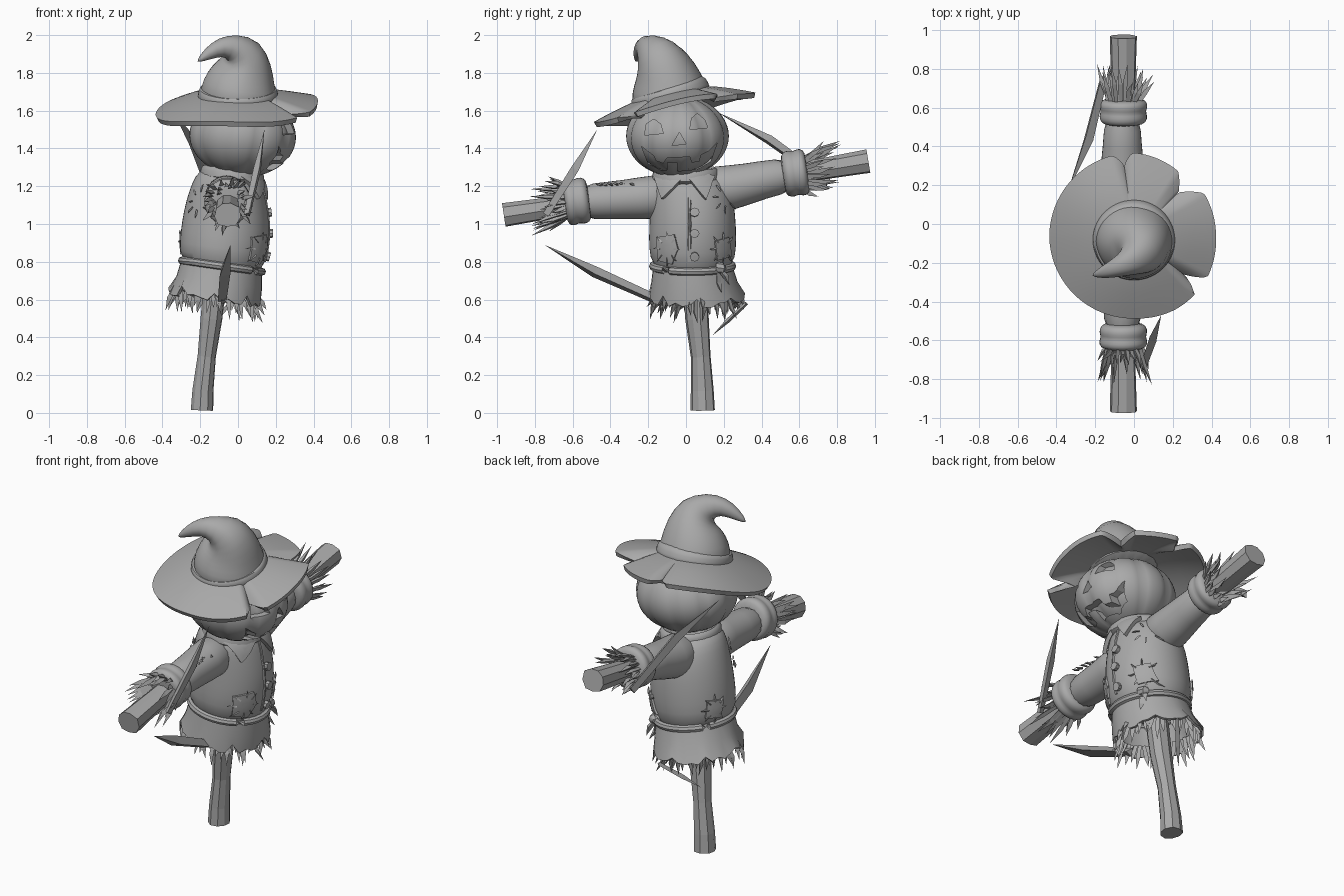
import bpy, bmesh, math, random
from mathutils import Vector

random.seed(4)
cube = bpy.data.objects.get("Cube")
if cube:
    bpy.data.objects.remove(cube, do_unlink=True)

grey = bpy.data.materials.new("plain grey")
grey.use_nodes = True
grey.diffuse_color = (0.4, 0.4, 0.4, 1)
grey.node_tree.nodes["Principled BSDF"].inputs["Base Color"].default_value = (0.4, 0.4, 0.4, 1)


def finish(name, bm, subsurf=0, solid=0.0, smooth=True):
    bmesh.ops.recalc_face_normals(bm, faces=bm.faces)
    mesh = bpy.data.meshes.new(name)
    bm.to_mesh(mesh)
    bm.free()
    ob = bpy.data.objects.new(name, mesh)
    bpy.context.collection.objects.link(ob)
    mesh.materials.append(grey)
    bpy.ops.object.select_all(action='DESELECT')
    ob.select_set(True)
    bpy.context.view_layer.objects.active = ob
    if solid:
        mod = ob.modifiers.new("Thickness", 'SOLIDIFY')
        mod.thickness, mod.offset = solid, 0
        bpy.ops.object.modifier_apply(modifier=mod.name)
    if subsurf:
        mod = ob.modifiers.new("Smooth", 'SUBSURF')
        mod.levels = subsurf
        bpy.ops.object.modifier_apply(modifier=mod.name)
    if smooth:
        bpy.ops.object.shade_smooth_by_angle(angle=math.radians(40))
    return ob


def skin(rings, caps=True, closed=False):
    """Bridge rings of points into a surface."""
    bm = bmesh.new()
    vs = [[bm.verts.new(p) for p in r] for r in rings]
    n = len(vs[0])
    for a, b in list(zip(vs, vs[1:])) + ([(vs[-1], vs[0])] if closed else []):
        for i in range(n):
            bm.faces.new((a[i], a[(i + 1) % n], b[(i + 1) % n], b[i]))
    if caps and not closed:
        bm.faces.new(vs[0])
        bm.faces.new(vs[-1])
    return bm


def ellipse(cx, cy, z, rx, ry, tilt=0, n=24):
    return [Vector((cx + rx * math.cos(a), cy + ry * math.sin(a), z + tilt * rx * math.cos(a)))
            for a in (math.tau * i / n for i in range(n))]


def tube(name, path, n=16, rough=0.0, closed=False, **kw):
    """Sweep circles along (x, y, z, radius) points."""
    pts = [Vector(p[:3]) for p in path]
    wob = [1 + random.uniform(-rough, rough) for _ in range(n)]
    rings = []
    for i, p in enumerate(pts):
        if closed:
            t = pts[(i + 1) % len(pts)] - pts[i - 1]
        else:
            t = pts[min(i + 1, len(pts) - 1)] - pts[max(i - 1, 0)]
        t.normalize()
        ref = Vector((0, 1, 0)) if abs(t.y) < 0.8 else Vector((1, 0, 0))
        u = t.cross(ref).normalized()
        v = t.cross(u)
        rings.append([p + path[i][3] * wob[k] * (u * math.cos(math.tau * k / n) + v * math.sin(math.tau * k / n))
                      for k in range(n)])
    return finish(name, skin(rings, closed=closed), **kw)


def blades(name, items):
    """Straw: bent, pointed three-sided slivers from (base, tip, width)."""
    bm = bmesh.new()
    for base, tip, w in items:
        t = (tip - base).normalized()
        u = t.orthogonal().normalized()
        v = t.cross(u)
        mid = base.lerp(tip, 0.55) + u * random.uniform(-w, w)
        rows = [[bm.verts.new(c + s * (u * math.cos(k * 2.1) + v * math.sin(k * 2.1))) for k in range(3)]
                for c, s in ((base, w * 0.8), (mid, w))]
        end = bm.verts.new(tip)
        bm.faces.new(rows[0])
        for k in range(3):
            j = (k + 1) % 3
            bm.faces.new((rows[0][k], rows[0][j], rows[1][j], rows[1][k]))
            bm.faces.new((rows[1][k], rows[1][j], end))
    return finish(name, bm, smooth=False)


# Wooden cross
tube("pole", [(-.19, .085, .014, .064), (-.185, .083, .12, .06), (-.165, .075, .3, .052),
              (-.14, .055, .5, .062), (-.12, .045, .7, .065)], n=9, rough=.12, smooth=False)
tube("cross_bar", [(-.06, -.965, 1.05, .07), (-.06, -.7, 1.09, .062), (-.06, 0, 1.19, .06),
                   (-.06, .7, 1.29, .062), (-.06, .965, 1.335, .07)], n=9, rough=.13, smooth=False)

# Shirt
torso = finish("torso", skin([ellipse(*r, tilt=-.13) for r in (
    (-.085, .035, .76, .2, .2), (-.085, .035, .82, .228, .228), (-.07, .035, .92, .238, .235),
    (-.06, .035, 1.05, .228, .228), (-.055, .03, 1.15, .205, .22), (-.05, .02, 1.23, .18, .2),
    (-.04, .01, 1.29, .14, .15))]), subsurf=1)
finish("collar_band", skin([ellipse(-.03, 0, z, r, r * 1.05, -.1) for z, r in
                            ((1.2, .185), (1.28, .17), (1.31, .15), (1.27, .13))]), subsurf=1)


def shirt_point(y, z, lift=0.0, back=False):
    side = -1 if back else 1
    hit, p, nrm, _ = torso.ray_cast(Vector((side, y, z)), Vector((-side, 0, 0)))
    return p + nrm * lift if hit else Vector((0, y, z))


def patch(name, outline, lift=.006, thick=.012, back=False):
    """Cloth piece draped on the shirt from a (y, z) outline."""
    bm = bmesh.new()
    bm.faces.new([bm.verts.new((0, y, z)) for y, z in outline])
    bmesh.ops.poke(bm, faces=bm.faces[:])
    bmesh.ops.subdivide_edges(bm, edges=bm.edges[:], cuts=3, use_grid_fill=True)
    for v in bm.verts:
        v.co = shirt_point(v.co.y, v.co.z, lift, back)
    return finish(name, bm, solid=thick)


patch("collar_right", [(-.15, 1.24), (-.115, 1.13), (-.01, 1.235), (-.06, 1.25)], .016, .022)
patch("collar_left", [(.14, 1.24), (.1, 1.125), (.01, 1.235), (.06, 1.25)], .016, .022)
patch("shirt_opening", [(.012, 1.21), (.012, .8), (.026, .8), (.026, 1.21)], .003, .008)
patch("patch_right", [(-.15, .93), (-.06, .945), (-.04, .87), (-.07, .79), (-.14, .81)])
patch("patch_left", [(.15, .91), (.22, .93), (.235, .83), (.16, .81)])
patch("patch_back", [(.08, .95), (.17, .96), (.18, .86), (.1, .85)], back=True)
for i, z in enumerate((1.06, .95, .83)):
    patch(f"button_{i}", [(.045 + .023 * math.cos(a), z + .023 * math.sin(a))
                          for a in (math.tau * k / 8 for k in range(8))], .01, .022)

# Stitches around the patches and on the shoulders
seams = []
for cy, cz, back in ((-.095, .87, False), (.19, .87, False), (.13, .905, True), (-.13, 1.12, True), (.2, 1.14, False)):
    for k in range(8):
        a = math.tau * k / 8
        d = Vector((math.cos(a), math.sin(a)))
        p, q = [shirt_point(cy + d.x * r, cz + d.y * r * 1.3, .012, back) for r in (.035, .07)]
        if abs(p.x + .06) > .04 and abs(q.x + .06) > .04:
            seams.append((p, q, .006))
for k in range(7):
    y = -.27 - .03 * k
    p = Vector((-.06 + random.uniform(.03, .08), y, 1.205))
    seams.append((p, p + Vector((.03, -.03, .01)), .008))
blades("stitches", seams)

# Sleeves, cuffs and wrist straw
sleeves = {"left": (1, 1.18, 1.19, 1.235, 1.265, .122), "right": (-1, 1.15, 1.135, 1.125, 1.115, .112)}
for side, (s, z0, z1, z2, z3, r) in sleeves.items():
    tube(f"sleeve_{side}", [(-.06, s * .08, z0, .13), (-.06, s * .25, z1, r), (-.06, s * .4, z2, .1),
                            (-.06, s * .58, z3, .098)], subsurf=1)
    slope = .14
    cuff = ((.51, .09), (.525, .122), (.56, .128), (.58, .116), (.605, .13), (.635, .122), (.645, .085))
    zc = z3 + .005
    tube(f"cuff_{side}", [(-.055, s * y, zc + slope * s * (y - .58), q) for y, q in cuff], subsurf=1)
    straw = []
    for k in range(34):
        a = math.tau * k / 34 + random.uniform(-.1, .1)
        d = Vector((math.cos(a), 0, math.sin(a)))
        base = Vector((-.055, s * .61, zc)) + d * random.uniform(.06, .085)
        tip = Vector((-.055, s * random.uniform(.7, .83), zc + s * .025)) + d * random.uniform(.08, .165)
        straw.append((base, tip, .014))
    blades(f"wrist_straw_{side}", straw)

# Ragged skirt, belt and hanging straw
top = ellipse(-.085, .035, .79, .205, .2, -.14, 40)
mid = ellipse(-.1, .045, .69, .22, .222, -.14, 40)
hem = ellipse(-.125, .058, .6, .238, .248, -.14, 40)
for i, p in enumerate(hem):
    p.z += (.035 if i % 5 == 0 else 0) + random.uniform(-.012, .012)
finish("skirt", skin([top, mid, hem], caps=False), solid=.014)
tube("belt", [(*p, .021) for p in ellipse(-.085, .035, .777, .212, .21, -.14, 32)], n=8, closed=True)
knot = Vector((.075, .17, .765))
tube("belt_knot", [(.07, .15, .765, .015), (.085, .165, .77, .03), (.08, .19, .765, .03), (.065, .205, .765, .012)], n=8)
blades("belt_ends", [(knot, knot + Vector((.04, .02, -.13)), .018), (knot, knot + Vector((.03, .06, -.09)), .018)])
straw = []
for k in range(56):
    a = math.tau * k / 56
    d = Vector((math.cos(a), math.sin(a), 0))
    f = random.uniform(.82, .95)
    base = Vector((-.12 + .23 * f * d.x, .05 + .235 * f * d.y, .65 - .03 * d.x))
    tip = base + Vector((.03 * d.x, .03 * d.y, -random.uniform(.07, .15)))
    tip += Vector((random.uniform(-.03, .03), random.uniform(-.03, .03), 0))
    straw.append((base, tip, .014))
blades("skirt_straw", straw)

# Long stray straws
blades("stray_straw", [(Vector(b), Vector(t), w) for b, t, w in (
    ((-.16, .75, 1.22), (-.34, .17, 1.59), .03), ((.05, -.74, 1.05), (.14, -.47, 1.5), .025),
    ((-.09, -.14, .59), (-.04, -.75, .89), .035), ((-.04, .32, .58), (-.2, .14, .41), .014))])

# Carved pumpkin head
HEAD = Vector((.025, -.045, 1.465))


def pumpkin(name, scale):
    bm = bmesh.new()
    bmesh.ops.create_uvsphere(bm, u_segments=60, v_segments=24, radius=1)
    for v in bm.verts:
        a = math.atan2(v.co.y, v.co.x)
        rib = 1 - .045 * (1 - abs(math.sin(5 * a))) ** 2 * math.hypot(v.co.x, v.co.y)
        x, y, z = v.co * scale * rib
        v.co = HEAD + Vector((.285 * x + .03 * z, .272 * y, .215 * z - .03 * x))
    return finish(name, bm)


head = pumpkin("pumpkin_head", 1)
cuts = {
    "eye_right": [(-.22, 1.47), (-.12, 1.48), (-.135, 1.53), (-.17, 1.555), (-.21, 1.53)],
    "eye_left": [(.02, 1.5), (.115, 1.51), (.1, 1.55), (.06, 1.585), (.03, 1.56)],
    "nose": [(-.075, 1.415), (0, 1.425), (-.035, 1.485)],
    "mouth": [(-.235, 1.41), (-.2, 1.32), (-.13, 1.285), (-.1, 1.285), (-.1, 1.325), (-.045, 1.325), (-.045, 1.28),
              (.06, 1.29), (.13, 1.33), (.165, 1.43), (.12, 1.385), (.08, 1.365), (.07, 1.33), (.03, 1.325),
              (.02, 1.355), (-.1, 1.35), (-.12, 1.32), (-.16, 1.335), (-.17, 1.36)],
}
for name, pts in cuts.items():
    cutter = finish(name + "_cutter", skin([[Vector((x, y, z)) for y, z in pts] for x in (.06, .6)]), smooth=False)
    mod = head.modifiers.new(name, 'BOOLEAN')
    mod.operation, mod.solver, mod.object = 'DIFFERENCE', 'EXACT', cutter
    bpy.context.view_layer.objects.active = head
    bpy.ops.object.modifier_apply(modifier=mod.name)
    bpy.data.objects.remove(cutter, do_unlink=True)
pumpkin("pumpkin_core", .88)

# Hat with torn, drooping brim
edge = [(-180, .43), (-90, .42), (-60, .43), (-44, .43), (-38, .29), (-29, .43), (0, .42), (31, .42), (44, .305),
        (56, .4), (91, .425), (98, .35), (105, .425), (180, .43)]


def reach(deg):
    for (a, r), (b, q) in zip(edge, edge[1:]):
        if a <= deg <= b:
            return r + (q - r) * (deg - a) / (b - a)


rings = []
for t in (0, .3, .55, .8, 1):
    ring = []
    for k in range(180):
        deg = -180 + 2 * k
        a = math.radians(deg)
        r = .13 + (reach(deg) - .13) * t
        x, y = r * math.cos(a), r * math.sin(a)
        ring.append(Vector((x, y - .06, 1.69 - .085 * t ** 1.3 + .2 * y + .06 * x * t + .014 * t * math.sin(3 * a + 1))))
    rings.append(ring)
finish("hat_brim", skin(rings, caps=False), solid=.028)
tube("hat_crown", [(0, -.075, 1.63, .2), (.0, -.09, 1.7, .205), (.015, -.1, 1.77, .18), (.03, -.12, 1.84, .15),
                   (.025, -.155, 1.905, .118), (-.02, -.195, 1.935, .075), (-.09, -.225, 1.94, .05),
                   (-.16, -.25, 1.9, .033), (-.215, -.265, 1.86, .006)], n=20, rough=.03, subsurf=1)
tube("hat_band", [(0, -.075, 1.655, .19), (0, -.078, 1.663, .216), (0, -.085, 1.69, .213),
                  (0, -.092, 1.72, .207), (0, -.095, 1.727, .18)], n=28, subsurf=1)
